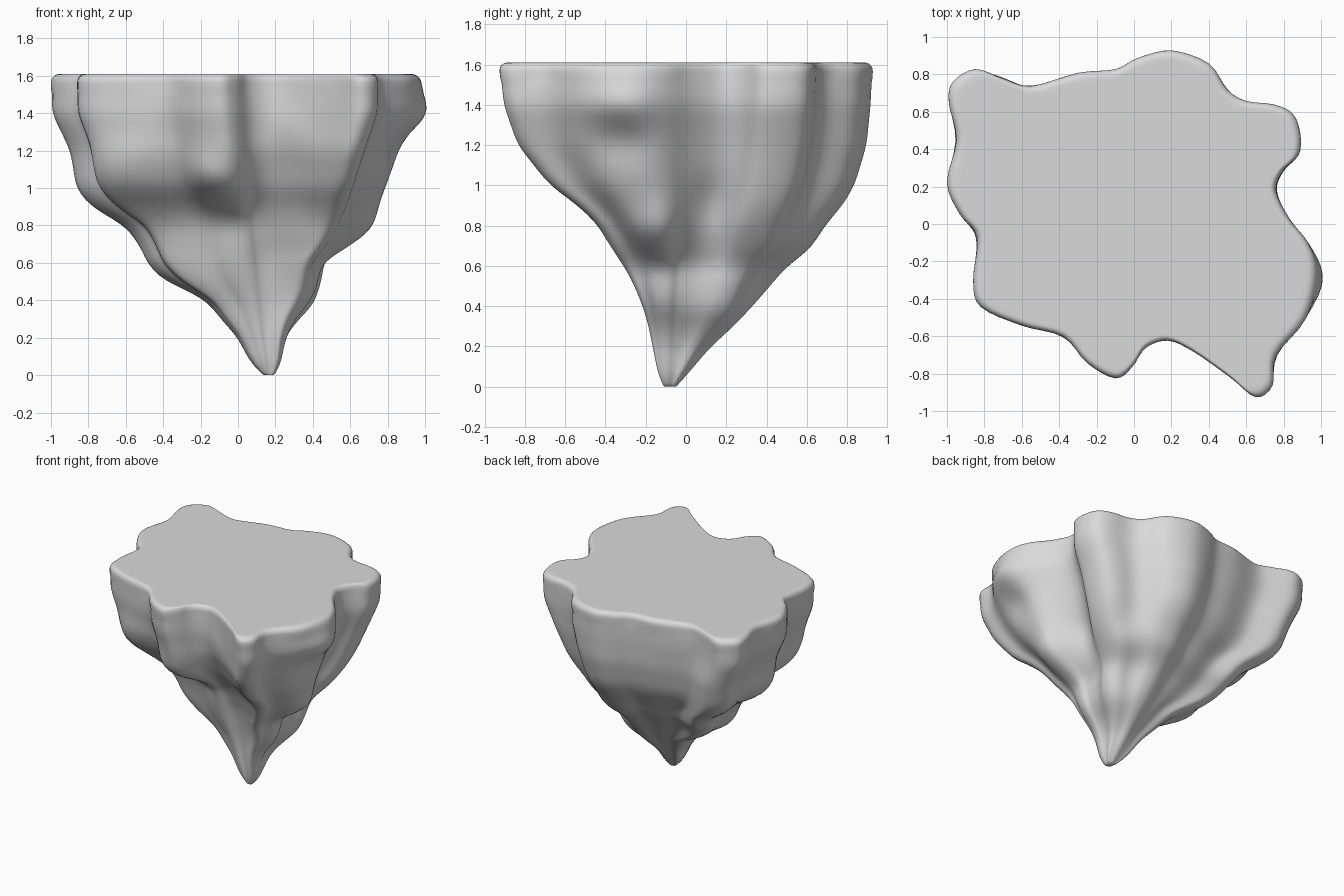
import bpy
import bmesh
import math
from mathutils import Vector

# Remove the default cube
default = bpy.data.objects.get("Cube")
if default:
    bpy.data.objects.remove(default, do_unlink=True)

HEIGHT = 1.61
AROUND = 4      # samples between neighbouring outline points
LEVELS = 64     # rings between tip and rim

# Lobed rim outline, counter-clockwise
OUTLINE = [
    (.97, -.25), (.93, -.1), (.83, .03), (.76, .18), (.8, .29), (.88, .37),
    (.89, .48), (.85, .59), (.75, .64), (.6, .66), (.5, .72), (.4, .86),
    (.2, .93), (.02, .89), (-.1, .83), (-.3, .81), (-.55, .74), (-.7, .78),
    (-.85, .83), (-.97, .76), (-.99, .65), (-.95, .45), (-1, .22),
    (-.93, .05), (-.84, -.07), (-.86, -.3), (-.82, -.44), (-.6, -.54),
    (-.38, -.6), (-.25, -.74), (-.1, -.82), (-.01, -.76), (.06, -.66),
    (.18, -.62), (.32, -.68), (.52, -.82), (.65, -.92), (.74, -.86),
    (.76, -.7), (.92, -.5),
]

# Extents at each height: z, left, right, front, back
EXTENTS = [
    (0, .14, .19, -.11, -.05), (.03, .1, .22, -.13, -.02),
    (.1, .05, .24, -.15, .04), (.2, 0, .26, -.17, .12),
    (.3, -.09, .31, -.19, .22), (.4, -.17, .4, -.22, .33),
    (.5, -.36, .45, -.26, .42), (.6, -.48, .48, -.3, .5),
    (.68, -.52, .57, -.34, .61), (.8, -.6, .69, -.43, .69),
    (.9, -.76, .76, -.54, .78), (1, -.85, .81, -.68, .84),
    (1.2, -.9, .9, -.84, .9), (1.4, -1, 1, -.91, .92),
    (HEIGHT, -1, 1, -.93, .93),
]

# Bulges and hollows: position, radius, outward push
BUMPS = [
    ((-.58, -.43, 1.08), .2, .08), ((-.4, -.33, .82), .18, -.05),
    ((-.12, -.6, 1.08), .14, .08), ((-.06, -.42, .82), .16, -.07),
    ((.3, -.38, .72), .15, .06), ((.3, -.62, 1.3), .12, .03),
    ((.63, -.14, .78), .15, .06), ((.46, -.14, .57), .1, -.02),
    ((.97, -.3, 1.4), .13, .06), ((.88, -.35, 1.22), .13, -.05),
    ((.62, .12, .9), .14, -.04), ((.38, .48, .74), .17, .06),
    ((.3, .14, .36), .15, .06), ((.4, .15, .55), .14, .03),
    ((-.7, .2, .98), .18, .04), ((-.4, .1, .5), .12, .03),
]


def spline(a, b, c, d, t):
    """Catmull-Rom blend between b and c."""
    return (b * 2 + (c - a) * t + (a * 2 - b * 5 + c * 4 - d) * t ** 2
            + (b * 3 - a - c * 3 + d) * t ** 3) / 2


def smooth_outline():
    pts = [Vector(p) for p in OUTLINE]
    n = len(pts)
    return [spline(pts[i - 1], pts[i], pts[(i + 1) % n], pts[(i + 2) % n],
                   s / AROUND)
            for i in range(n) for s in range(AROUND)]


def rounded_outline(points, reach=9):
    """The same outline with its lobes averaged away."""
    n = len(points)
    return [sum((points[(i + k) % n] for k in range(-reach, reach + 1)),
                Vector((0, 0))) * 1.07 / (2 * reach + 1) for i in range(n)]


def extents_at(z):
    """Interpolated left, right, front and back limits."""
    for low, high in zip(EXTENTS, EXTENTS[1:]):
        if z <= high[0]:
            t = (z - low[0]) / (high[0] - low[0])
            return [a + (b - a) * t for a, b in zip(low[1:], high[1:])]
    return EXTENTS[-1][1:]


def averaged_extents(z):
    """Soften the corners of the height profile."""
    step = min(.03, z, HEIGHT - z)
    samples = [extents_at(z + k * step) for k in (-1, 0, 1)]
    return [sum(column) / len(samples) for column in zip(*samples)]


def rock_point(lobed, rounded, z, inset):
    left, right, front, back = averaged_extents(z)
    p = rounded.lerp(lobed, min(1, .2 + z))
    lean = (1 - z / HEIGHT) ** 1.5
    axis = Vector((.16 * lean, -.08 * lean, z))
    sx = right - axis.x if p.x > 0 else axis.x - left
    sy = (back - axis.y) / .93 if p.y > 0 else (axis.y - front) / .92
    point = axis + Vector((p.x * sx, p.y * sy, 0)) * inset
    outward = (point - axis).normalized()
    push = sum(amount * math.exp(-((point - Vector(centre)).length / radius) ** 2)
               for centre, radius, amount in BUMPS)
    return point + outward * push


# Rings from the tip up, then a rounded rim and a flat lid
rim = HEIGHT - .045
rings = [(rim * (i / LEVELS) ** 1.15, 1) for i in range(LEVELS + 1)]
for k in range(1, 6):
    angle = k * math.pi / 10
    rings.append((rim + .045 * math.sin(angle), 1 - .045 * (1 - math.cos(angle))))
rings.append((HEIGHT, .93))

outline = smooth_outline()
core = rounded_outline(outline)
count = len(outline)
bm = bmesh.new()
loops = [[bm.verts.new(rock_point(p, q, z, inset)) for p, q in zip(outline, core)]
         for z, inset in rings]
for lower, upper in zip(loops, loops[1:]):
    for i in range(count):
        j = (i + 1) % count
        bm.faces.new((lower[i], lower[j], upper[j], upper[i]))
bm.faces.new(loops[-1])
bm.faces.new(reversed(loops[0]))

# Weather the flanks, leaving the rim and tip in place
flank = [v for loop in loops[3:LEVELS - 1] for v in loop]
for _ in range(3):
    bmesh.ops.smooth_vert(bm, verts=flank, factor=.5,
                          use_axis_x=True, use_axis_y=True, use_axis_z=False)
bmesh.ops.recalc_face_normals(bm, faces=bm.faces)

mesh = bpy.data.meshes.new("floating_rock")
bm.to_mesh(mesh)
bm.free()
rock = bpy.data.objects.new("floating_rock", mesh)
bpy.context.collection.objects.link(rock)

# Plain grey stone
stone = bpy.data.materials.new("grey_stone")
stone.use_nodes = True
grey = (.7, .7, .7, 1)
stone.diffuse_color = grey
stone.node_tree.nodes["Principled BSDF"].inputs["Base Color"].default_value = grey
mesh.materials.append(stone)

bpy.context.view_layer.objects.active = rock
rock.select_set(True)
bpy.ops.object.shade_smooth_by_angle(angle=math.radians(60))
